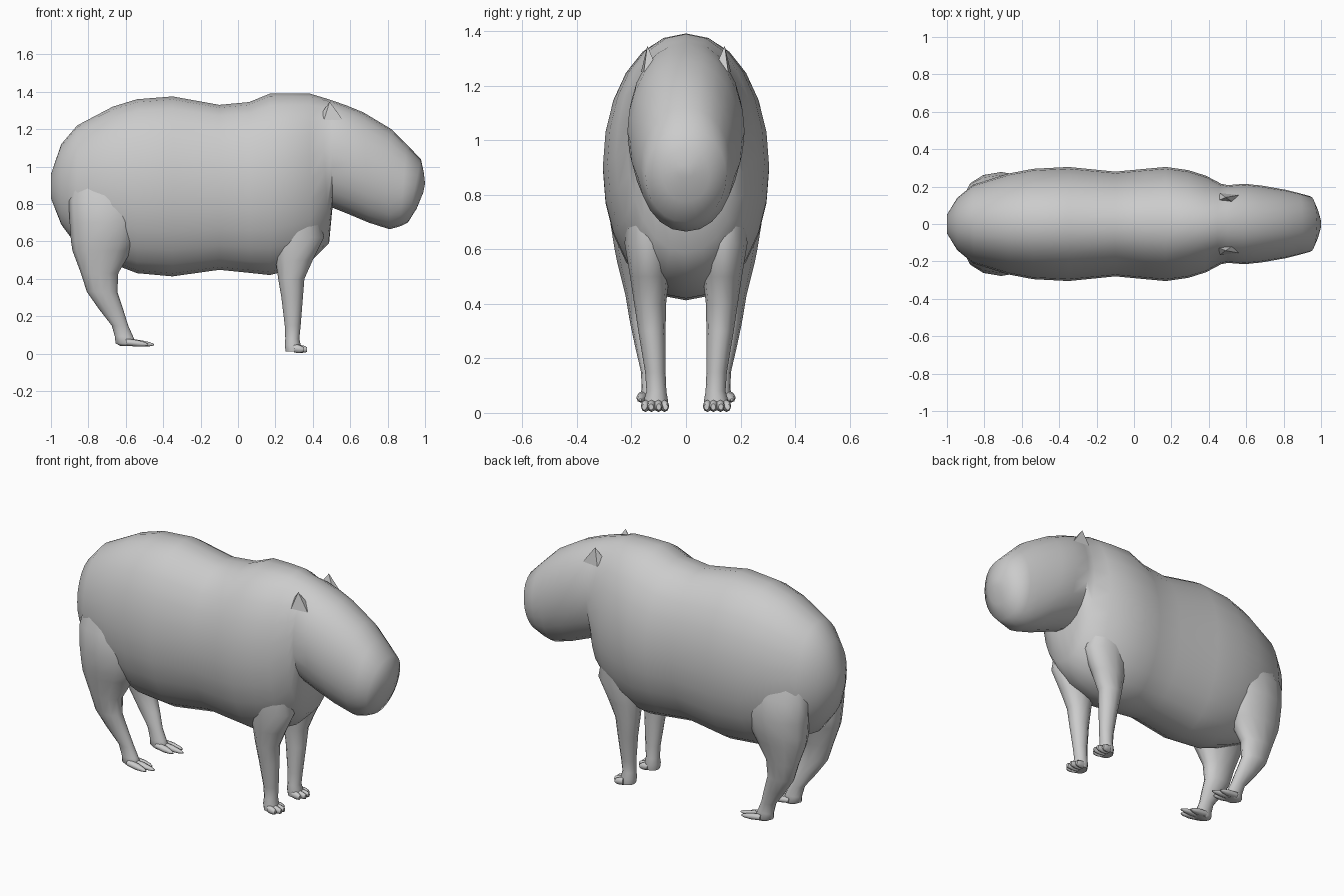
import bpy, bmesh, math
from mathutils import Vector

if "Cube" in bpy.data.objects:
    bpy.data.objects.remove(bpy.data.objects["Cube"])


def loft(name, rings):
    """Skin a list of equal-length point loops and cap both ends."""
    bm = bmesh.new()
    loops = [[bm.verts.new(p) for p in r] for r in rings]
    n = len(loops[0])
    for a, b in zip(loops, loops[1:]):
        for i in range(n):
            j = (i + 1) % n
            bm.faces.new((a[i], a[j], b[j], b[i]))
    bm.faces.new(loops[0])
    bm.faces.new(loops[-1])
    bmesh.ops.recalc_face_normals(bm, faces=bm.faces)
    return finish(name, bm)


def finish(name, bm, angle=55):
    mesh = bpy.data.meshes.new(name)
    bm.to_mesh(mesh)
    bm.free()
    ob = bpy.data.objects.new(name, mesh)
    bpy.context.collection.objects.link(ob)
    bpy.ops.object.select_all(action='DESELECT')
    ob.select_set(True)
    bpy.context.view_layer.objects.active = ob
    bpy.ops.object.shade_smooth_by_angle(angle=math.radians(angle))
    return ob


def mirror_y(ob):
    ob.modifiers.new("mirror", 'MIRROR').use_axis = (False, True, False)


def body_ring(xt, zt, xb, zb, w, n=24):
    """Ellipse spanning a top point and a bottom point, half width w."""
    top, bot = Vector((xt, 0, zt)), Vector((xb, 0, zb))
    mid, up = (top + bot) / 2, (top - bot) / 2
    pts = []
    for i in range(n):
        a = 2 * math.pi * i / n
        s = math.copysign(abs(math.sin(a)) ** 0.94, math.sin(a))
        pts.append(mid + up * math.cos(a) + Vector((0, w * s, 0)))
    return pts


def leg_ring(z, x0, x1, y0, y1, n=12):
    """Horizontal ellipse filling a rectangle at height z."""
    return [((x0 + x1) / 2 + (x1 - x0) / 2 * math.cos(2 * math.pi * i / n),
             (y0 + y1) / 2 + (y1 - y0) / 2 * math.sin(2 * math.pi * i / n), z)
            for i in range(n)]


def toe(name, base, tip, r0, r1, flat):
    """Tapered rounded toe from base to tip."""
    b, t = Vector(base), Vector(tip)
    rings = []
    for f, r in ((0, r0), (0.5, r0), (0.85, (r0 + r1) / 2), (1, r1)):
        c = b.lerp(t, f)
        rings.append([c + Vector((0, r * math.cos(k * math.pi / 4),
                                  r * flat * math.sin(k * math.pi / 4)))
                      for k in range(8)])
    mirror_y(loft(name, rings))


# Body and head as one skin: top x, top z, bottom x, bottom z, half width
body = [
    (-1.0, .96, -1.0, .83, .05), (-.945, 1.12, -.945, .69, .14),
    (-.86, 1.22, -.86, .575, .21), (-.67, 1.32, -.67, .48, .27),
    (-.54, 1.36, -.54, .43, .295), (-.35, 1.375, -.35, .413, .305),
    (-.1, 1.33, -.1, .448, .28), (.06, 1.345, .06, .432, .295),
    (.17, 1.39, .17, .42, .305), (.29, 1.392, .29, .45, .288),
    (.385, 1.39, .385, .49, .258), (.445, 1.372, .487, .59, .215),
    (.50, 1.355, .505, .78, .208), (.585, 1.325, .60, .742, .215),
    (.67, 1.29, .70, .70, .205), (.82, 1.20, .81, .665, .182),
    (.90, 1.12, .865, .68, .165), (.978, 1.04, .908, .70, .148),
    (.993, .97, .955, .775, .085), (1.0, .91, .99, .86, .03)]
loft("body", [body_ring(*r) for r in body])

# Front legs: z, x range, y range
front = [(.80, .20, .42, .08, .22), (.62, .18, .46, .05, .225),
         (.50, .20, .40, .062, .205), (.40, .215, .355, .073, .19),
         (.30, .232, .347, .075, .175), (.15, .25, .335, .075, .15),
         (.08, .253, .328, .072, .145), (.045, .25, .335, .066, .155),
         (.012, .255, .335, .07, .152)]
mirror_y(loft("front_leg", [leg_ring(*r) for r in front]))
for i, (y, x) in enumerate(((.075, .35), (.10, .37), (.128, .37), (.153, .35))):
    toe(f"front_toe_{i}", (.30, .112 + (y - .112) * .8, .028), (x, y, .022),
        .017, .009, 1.3)

# Back legs with bulging thighs
back = [(.95, -.88, -.56, .10, .21), (.82, -.905, -.52, .06, .262),
        (.70, -.90, -.52, .04, .278), (.60, -.893, -.54, .05, .262),
        (.55, -.885, -.57, .065, .252), (.43, -.84, -.64, .10, .222),
        (.33, -.808, -.645, .11, .205), (.24, -.745, -.615, .108, .186),
        (.15, -.675, -.587, .102, .165), (.09, -.658, -.56, .098, .163),
        (.055, -.655, -.545, .093, .168), (.042, -.63, -.55, .10, .16)]
mirror_y(loft("back_leg", [leg_ring(*r) for r in back]))
for i, (y, x) in enumerate(((.098, -.49), (.133, -.45), (.168, -.48))):
    toe(f"back_toe_{i}", (-.60, .133 + (y - .133) * .7, .062), (x, y, .048),
        .02, .005, .9)

# Ears: small pointed flaps
bm = bmesh.new()
tip = bm.verts.new((.49, .142, 1.347))
base = [bm.verts.new(p) for p in ((.45, .125, 1.29), (.46, .165, 1.25),
                                  (.56, .155, 1.25), (.53, .115, 1.285))]
for i in range(4):
    bm.faces.new((tip, base[i], base[(i + 1) % 4]))
bm.faces.new(base)
bmesh.ops.recalc_face_normals(bm, faces=bm.faces)
mirror_y(finish("ear", bm, 30))
